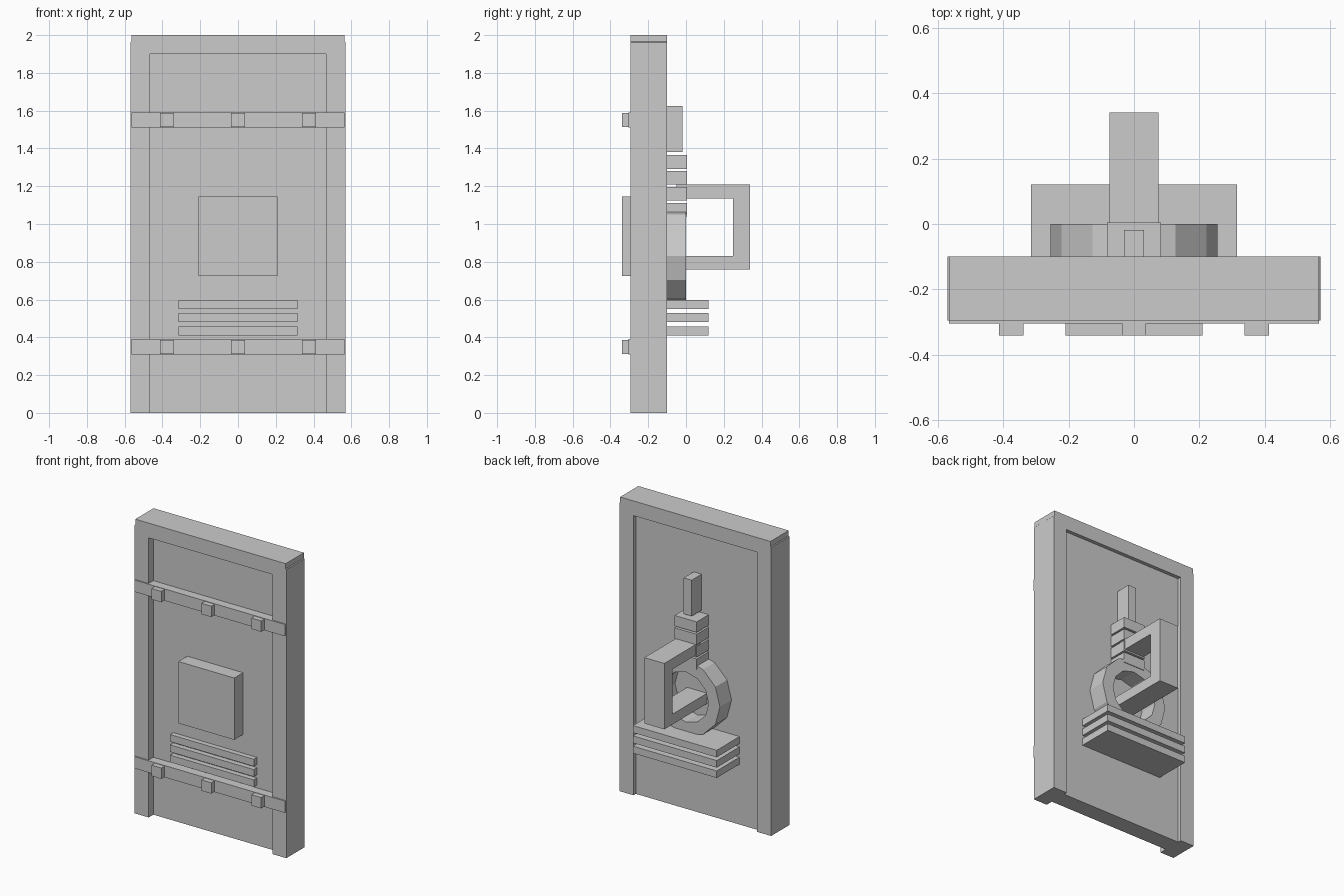
import bpy, bmesh, math

if "Cube" in bpy.data.objects:
    bpy.data.objects.remove(bpy.data.objects["Cube"], do_unlink=True)

grey = bpy.data.materials.new("plain grey")
grey.use_nodes = True
grey.diffuse_color = (0.6, 0.6, 0.6, 1)
grey.node_tree.nodes["Principled BSDF"].inputs["Base Color"].default_value = (0.6, 0.6, 0.6, 1)


def finish(name, bm):
    bmesh.ops.recalc_face_normals(bm, faces=bm.faces)
    mesh = bpy.data.meshes.new(name)
    bm.to_mesh(mesh)
    bm.free()
    mesh.materials.append(grey)
    obj = bpy.data.objects.new(name, mesh)
    bpy.context.collection.objects.link(obj)
    return obj


def extrude(bm, faces, vec):
    geom = bmesh.ops.extrude_face_region(bm, geom=faces)["geom"]
    verts = [g for g in geom if isinstance(g, bmesh.types.BMVert)]
    bmesh.ops.translate(bm, verts=verts, vec=vec)


def prism_y(name, outline, y0, y1):
    """Extrude an (x, z) outline along y."""
    bm = bmesh.new()
    face = bm.faces.new([bm.verts.new((x, y0, z)) for x, z in outline])
    extrude(bm, [face], (0, y1 - y0, 0))
    return finish(name, bm)


def box(name, x0, x1, y0, y1, z0, z1):
    return prism_y(name, [(x0, z0), (x1, z0), (x1, z1), (x0, z1)], y0, y1)


FRONT, BACK = -0.295, -0.1
DOOR_FRONT, DOOR_BACK = -0.245, -0.125

# Frame: two jambs and a slightly narrower lintel, cut from one outline
half = [(0.465, 1.9), (0.465, 0), (0.57, 0), (0.57, 1.96), (0.565, 1.965), (0.565, 2)]
prism_y("frame", half + [(-x, z) for x, z in reversed(half)], FRONT, BACK)

# Recessed door leaf
box("door_panel", -0.467, 0.467, DOOR_FRONT, DOOR_BACK, 0, 1.902)

# Cross straps with square studs
for label, z in (("upper", 1.55), ("lower", 0.35)):
    box(label + "_strap", -0.565, 0.565, -0.304, DOOR_FRONT - 0.005 + 0.01, z - 0.04, z + 0.04)
    for x in (-0.375, 0, 0.375):
        box(label + "_stud", x - 0.037, x + 0.037, -0.34, -0.3, z - 0.037, z + 0.037)

# Front plate
box("front_plate", -0.21, 0.21, -0.34, DOOR_FRONT + 0.01, 0.725, 1.145)

# Slats running through the door
for i in range(3):
    z = 0.41 + i * 0.07
    box("slat", -0.315, 0.315, -0.28, 0.12, z, z + 0.048)

# Twelve sided ring on the back
bm = bmesh.new()
loops = []
for r in (0.255, 0.17):
    loops.append([bm.verts.new((r * math.cos(i * math.pi / 6), DOOR_BACK - 0.005,
                                0.83 + r * math.sin(i * math.pi / 6))) for i in range(12)])
outer, inner = loops
faces = [bm.faces.new((outer[i], outer[(i + 1) % 12], inner[(i + 1) % 12], inner[i]))
         for i in range(12)]
extrude(bm, faces, (0, 0.13, 0))
finish("lock_ring", bm)

# Stack of blocks above the ring, topped by a post
for i in range(4):
    z = 1.04 + i * 0.084
    box("stack_block", -0.083, 0.083, DOOR_BACK - 0.005, 0.004, z, z + 0.072)
box("top_post", -0.03, 0.03, DOOR_BACK - 0.005, -0.018, 1.38, 1.625)

# Handle: a U opening toward the door
bm = bmesh.new()
profile = [(-0.12, 0.76), (0.34, 0.76), (0.34, 1.208), (-0.05, 1.208),
           (-0.05, 1.135), (0.25, 1.135), (0.25, 0.83), (-0.12, 0.83)]
face = bm.faces.new([bm.verts.new((-0.075, y, z)) for y, z in profile])
extrude(bm, [face], (0.15, 0, 0))
finish("handle", bm)
